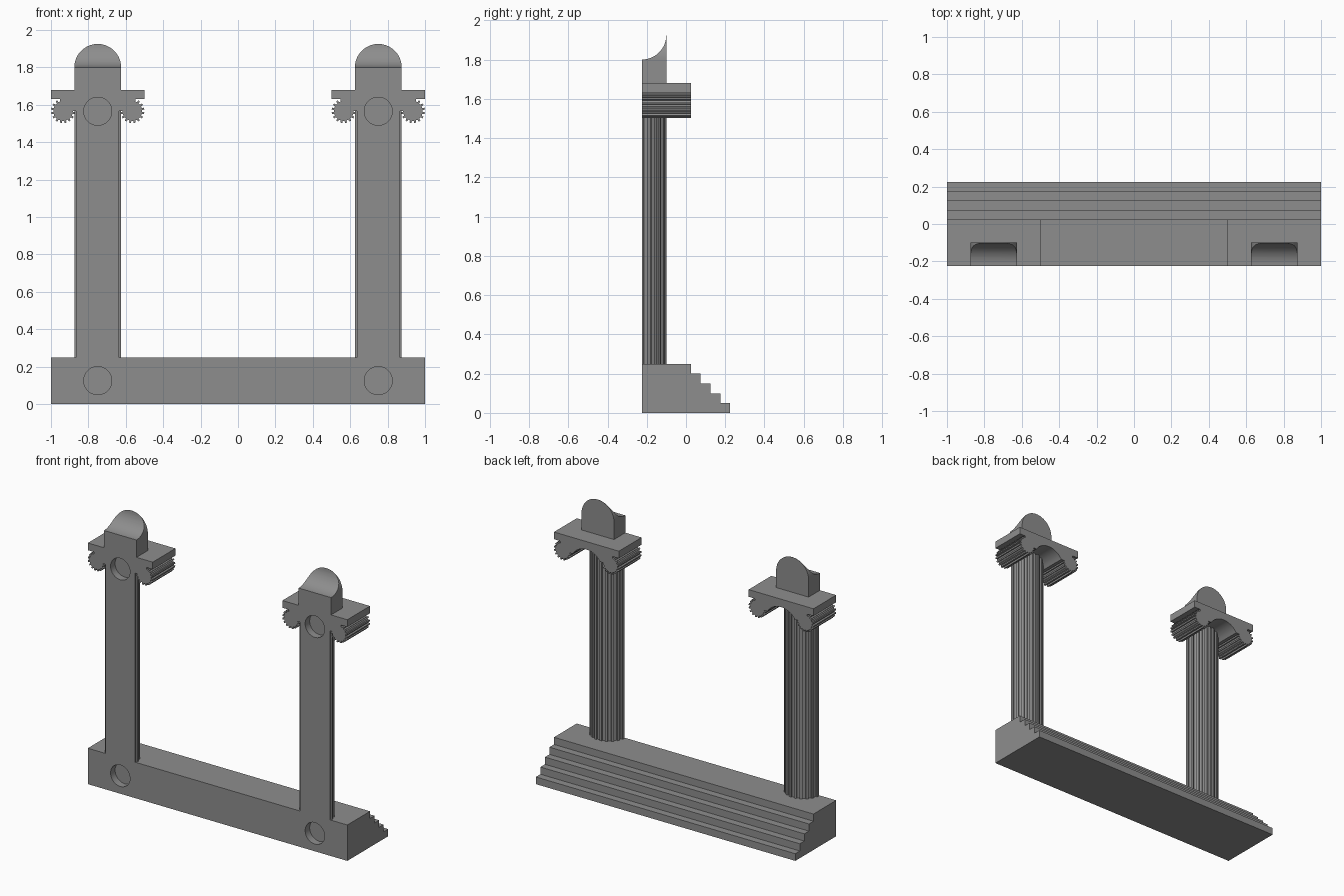
import bpy, bmesh, math
from math import sin, cos, pi

if "Cube" in bpy.data.objects:
    bpy.data.objects.remove(bpy.data.objects["Cube"])

FRONT, BACK = -0.225, 0.025      # front plane and rear edge of the capital
PX = 0.75                        # pillar offset from the middle
grey = bpy.data.materials.new("stone grey")
grey.diffuse_color = (0.27, 0.27, 0.27, 1)
grey.use_nodes = True
grey.node_tree.nodes["Principled BSDF"].inputs["Base Color"].default_value = grey.diffuse_color


def prism(name, pts, axis, a, b):
    """Extrude a 2D outline from a to b along one axis."""
    place = {'x': lambda p, t: (t, p[0], p[1]),
             'y': lambda p, t: (p[0], t, p[1]),
             'z': lambda p, t: (p[0], p[1], t)}[axis]
    bm = bmesh.new()
    lo = [bm.verts.new(place(p, a)) for p in pts]
    hi = [bm.verts.new(place(p, b)) for p in pts]
    bm.faces.new(lo)
    bm.faces.new(hi)
    for i in range(len(pts)):
        j = (i + 1) % len(pts)
        bm.faces.new((lo[i], lo[j], hi[j], hi[i]))
    bmesh.ops.recalc_face_normals(bm, faces=bm.faces)
    me = bpy.data.meshes.new(name)
    bm.to_mesh(me)
    bm.free()
    me.materials.append(grey)
    ob = bpy.data.objects.new(name, me)
    bpy.context.collection.objects.link(ob)
    return ob


def arc(cx, cy, r, a0, a1, n):
    return [(cx + r * cos(a0 + (a1 - a0) * i / n),
             cy + r * sin(a0 + (a1 - a0) * i / n)) for i in range(n + 1)]


def circle(cx, cy, r, n=48):
    return arc(cx, cy, r, 0, 2 * pi, n)[:-1]


def teeth(cx, cy, r_in, r_out, count, span):
    """Square-toothed outline, beginning in the middle of a groove."""
    pts, step = [], span / count
    for i in range(count):
        for f, r in ((0.25, r_in), (0.29, r_out), (0.71, r_out), (0.75, r_in)):
            a = (i + f) * step
            pts.append((cx + r * cos(a), cy + r * sin(a)))
    return pts


def combine(ob, tool, op):
    """Boolean a tool into ob, then discard the tool."""
    m = ob.modifiers.new(op, 'BOOLEAN')
    m.operation, m.solver, m.object = op, 'EXACT', tool
    bpy.context.view_layer.objects.active = ob
    bpy.ops.object.modifier_apply(modifier=m.name)
    bpy.data.objects.remove(tool)


def smooth(ob):
    bpy.ops.object.select_all(action='DESELECT')
    ob.select_set(True)
    bpy.context.view_layer.objects.active = ob
    bpy.ops.object.shade_smooth_by_angle(angle=math.radians(25))


def magnet_hole(x, z):
    return prism("hole", circle(x, z, 0.075), 'y', FRONT - 0.05, FRONT + 0.05)


# Base with five steps at the back
stairs = [(FRONT, 0), (FRONT, 0.25)]
for i in range(5):
    y = BACK + 0.05 * i
    stairs += [(y, 0.25 - 0.05 * i), (y, 0.20 - 0.05 * i)]
base = prism("stepped_base", stairs, 'x', -1, 1)
for s in (-1, 1):
    combine(base, magnet_hole(s * PX, 0.125), 'DIFFERENCE')

# Capital: slab, arched bracket and two toothed scrolls
pillar = prism("left_pillar", [(-0.25, 1.63), (0.25, 1.63), (0.25, 1.68), (-0.25, 1.68)],
               'y', FRONT, BACK)
bracket = [(-0.2, 1.65), (-0.2, 1.567)] + \
    arc(0, 1.5, 0.125, pi - 0.566, 0.566, 24) + [(0.2, 1.567), (0.2, 1.65)]
combine(pillar, prism("bracket", bracket, 'y', FRONT, BACK), 'UNION')
for s in (-1, 1):
    scroll = teeth(s * 0.185, 1.567, 0.053, 0.065, 16, 2 * pi)
    combine(pillar, prism("scroll", scroll, 'y', FRONT, BACK), 'UNION')

# Fluted half-round column with a flat front
flutes = [(0.115, FRONT)] + teeth(0, FRONT, 0.115, 0.125, 10, pi) + [(-0.115, FRONT)]
combine(pillar, prism("column", flutes, 'z', 0.25, 1.65), 'UNION')

# Arched crown block, scooped out at the front
arch = [(-0.125, 1.66), (0.125, 1.66)] + arc(0, 1.8, 0.125, 0, pi, 40)
crown = prism("crown", arch, 'y', FRONT, -0.10)
combine(crown, prism("scoop", circle(FRONT, 1.925, 0.1245, 64), 'x', -0.3, 0.3), 'DIFFERENCE')
combine(pillar, crown, 'UNION')
combine(pillar, magnet_hole(0, 1.565), 'DIFFERENCE')

smooth(base)
smooth(pillar)

# Matching pillars at both ends
pillar.location.x = -PX
right = pillar.copy()
right.name = "right_pillar"
right.location.x = PX
bpy.context.collection.objects.link(right)
